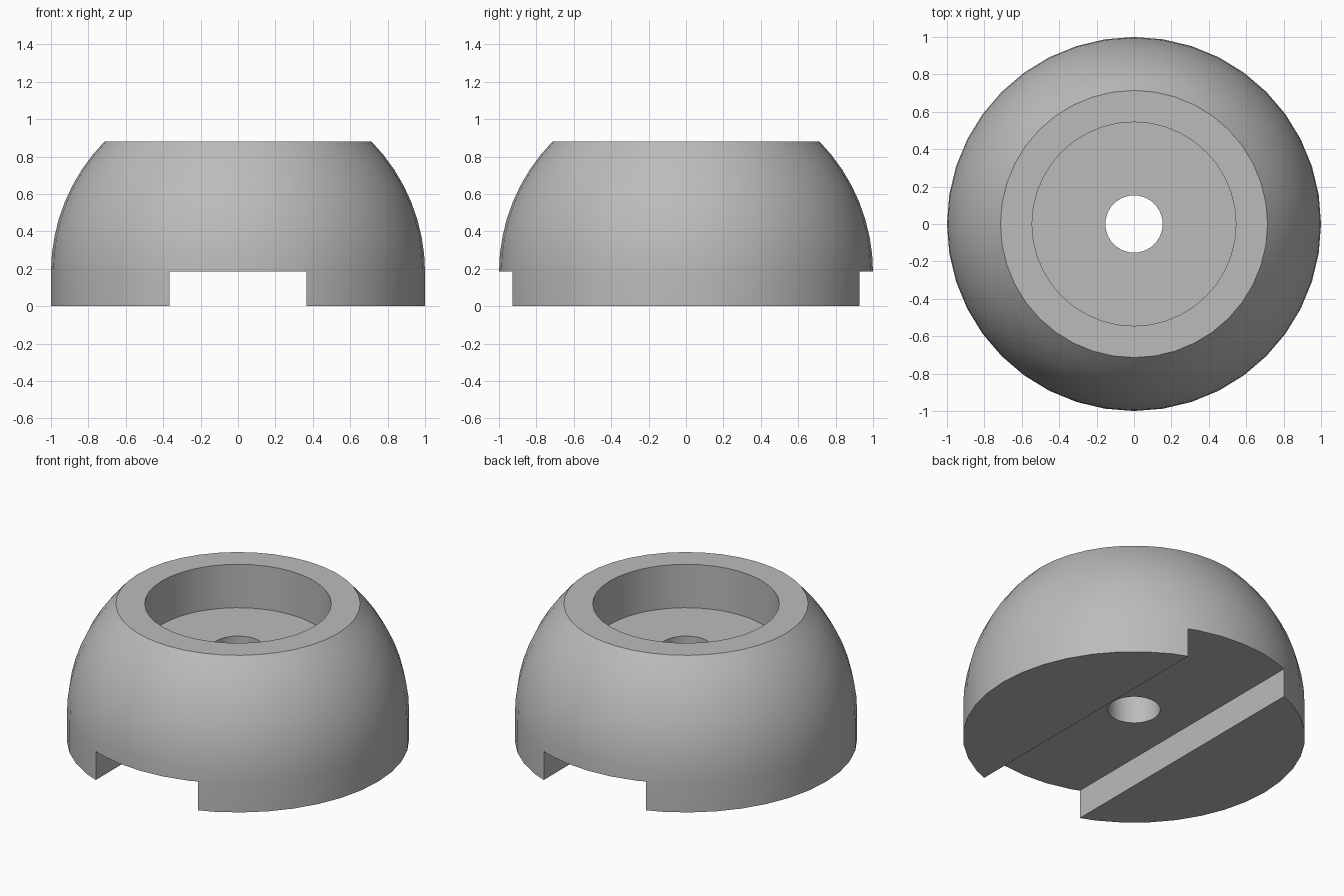
import bpy
import bmesh
import math
from mathutils import Matrix

if "Cube" in bpy.data.objects:
    bpy.data.objects.remove(bpy.data.objects["Cube"], do_unlink=True)

SEGMENTS = 40
BASE, TOP = 0.18, 0.88           # start of the dome, flat top
HOLE, RECESS, FLOOR = 0.153, 0.545, 0.6
SLOT_HALF, SLOT_TOP = 0.365, 0.185

grey = bpy.data.materials.new("plain grey")
grey.use_nodes = True
colour = (0.5, 0.5, 0.5, 1)
grey.diffuse_color = colour
grey.node_tree.nodes["Principled BSDF"].inputs["Base Color"].default_value = colour


def add_object(name, bm):
    mesh = bpy.data.meshes.new(name)
    bm.to_mesh(mesh)
    bm.free()
    mesh.materials.append(grey)
    obj = bpy.data.objects.new(name, mesh)
    bpy.context.collection.objects.link(obj)
    return obj


# Closed section: bore, underside, straight wall, dome arc, rim and recess
arc_end = math.asin(TOP - BASE)
arc = [(math.cos(arc_end * i / 8), BASE + math.sin(arc_end * i / 8)) for i in range(9)]
section = [(HOLE, 0), (1, 0)] + arc + [(RECESS, TOP), (RECESS, FLOOR), (HOLE, FLOOR)]

# Lathe the section into a ring
bm = bmesh.new()
rings = []
for s in range(SEGMENTS):
    a = math.tau * s / SEGMENTS
    rings.append([bm.verts.new((r * math.cos(a), r * math.sin(a), z)) for r, z in section])
for s in range(SEGMENTS):
    here, there = rings[s], rings[(s + 1) % SEGMENTS]
    for i in range(len(section)):
        j = (i + 1) % len(section)
        bm.faces.new((here[i], there[i], there[j], here[j]))
bmesh.ops.recalc_face_normals(bm, faces=bm.faces)
body = add_object("domed_body", bm)

# Slot across the underside, running front to back
bm = bmesh.new()
bmesh.ops.create_cube(bm, size=2, matrix=Matrix.Diagonal((SLOT_HALF, 1.5, SLOT_TOP, 1)))
cutter = add_object("slot_cutter", bm)
cutter.hide_render = True

cut = body.modifiers.new("slot", "BOOLEAN")
cut.operation = "DIFFERENCE"
cut.solver = "EXACT"
cut.object = cutter
bpy.ops.object.select_all(action="DESELECT")
body.select_set(True)
bpy.context.view_layer.objects.active = body
bpy.ops.object.modifier_apply(modifier=cut.name)
bpy.data.objects.remove(cutter, do_unlink=True)

# Smooth curved walls, crisp rims and slot
bpy.ops.object.shade_smooth_by_angle(angle=math.radians(30))
